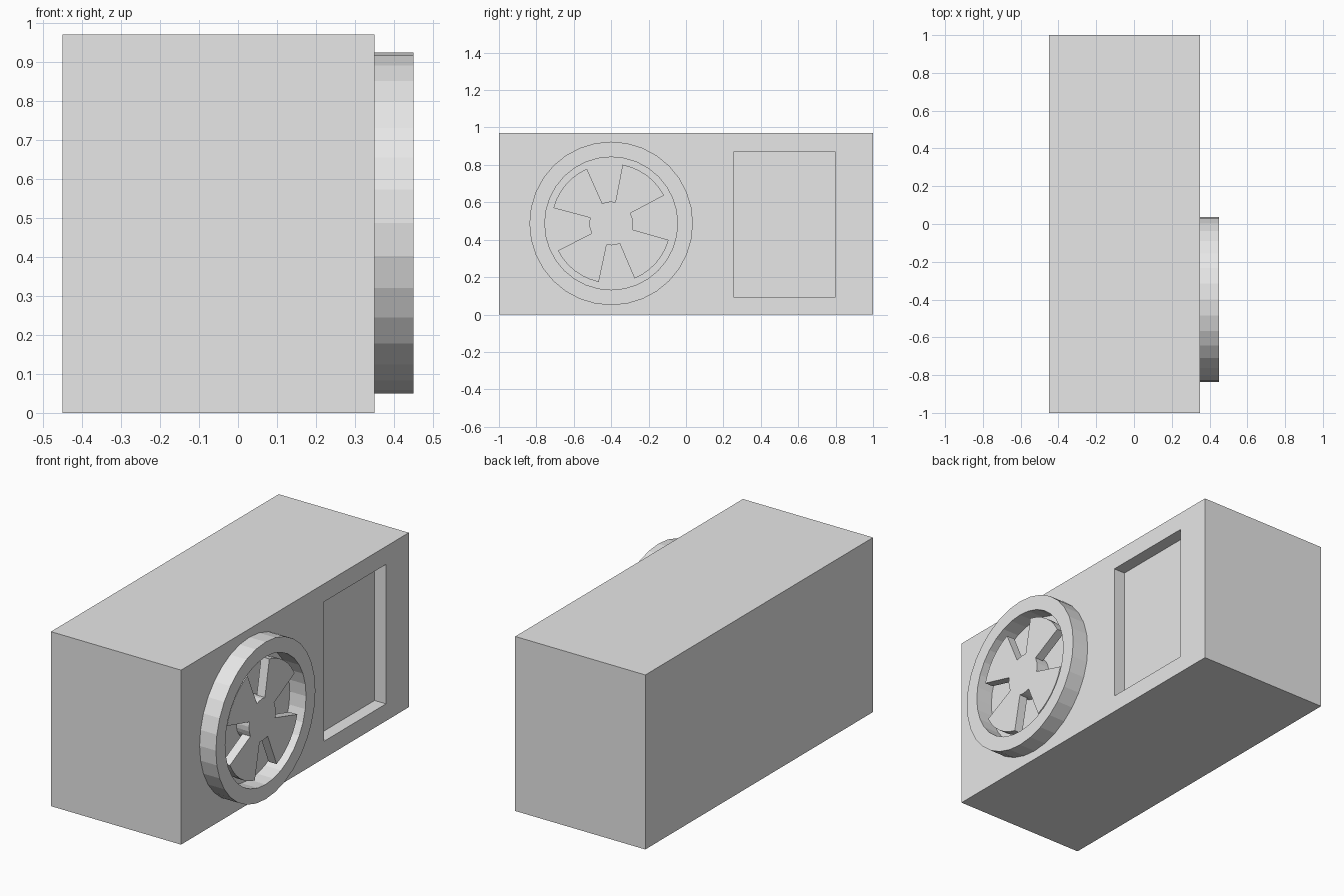
import bpy, bmesh, math
from mathutils import Matrix

cube = bpy.data.objects.get("Cube")
if cube:
    bpy.data.objects.remove(cube, do_unlink=True)

grey = bpy.data.materials.new("light_grey")
grey.use_nodes = True
grey.diffuse_color = (0.8, 0.8, 0.8, 1)
grey.node_tree.nodes["Principled BSDF"].inputs["Base Color"].default_value = (0.8, 0.8, 0.8, 1)

WALL = 0.35
FAN_Y, FAN_Z = -0.4, 0.487


def finish(name, bm):
    bmesh.ops.recalc_face_normals(bm, faces=bm.faces)
    mesh = bpy.data.meshes.new(name)
    bm.to_mesh(mesh)
    bm.free()
    mesh.materials.append(grey)
    obj = bpy.data.objects.new(name, mesh)
    bpy.context.collection.objects.link(obj)
    return obj


def box(name, lo, hi):
    bm = bmesh.new()
    bmesh.ops.create_cube(bm, size=1)
    for v in bm.verts:
        v.co = [a + (c + 0.5) * (b - a) for a, b, c in zip(lo, hi, v.co)]
    return finish(name, bm)


def polar(x, r, degrees):
    a = math.radians(degrees)
    return (x, FAN_Y + r * math.cos(a), FAN_Z + r * math.sin(a))


def extrude_outline(name, points, x0, x1):
    """Prism along x from (radius, angle) points around the fan axis."""
    bm = bmesh.new()
    face = bm.faces.new([bm.verts.new(polar(x0, r, a)) for r, a in points])
    moved = bmesh.ops.extrude_face_region(bm, geom=[face])["geom"]
    bmesh.ops.translate(bm, vec=(x1 - x0, 0, 0),
                        verts=[g for g in moved if isinstance(g, bmesh.types.BMVert)])
    return finish(name, bm)


# Cabinet with a recessed panel
cabinet = box("cabinet", (-0.45, -1, 0), (WALL, 1, 0.97))
cutter = box("panel_cutter", (WALL - 0.07, 0.255, 0.095), (WALL + 0.1, 0.8, 0.87))
cutter.hide_render = True
cut = cabinet.modifiers.new("recess", "BOOLEAN")
cut.operation = "DIFFERENCE"
cut.solver = "EXACT"
cut.object = cutter
bpy.context.view_layer.objects.active = cabinet
bpy.ops.object.modifier_apply(modifier=cut.name)
bpy.data.objects.remove(cutter, do_unlink=True)

# Fan ring: rectangular section swept around the fan axis
bm = bmesh.new()
SEGMENTS = 32
section = [(WALL, 0.437), (WALL + 0.1, 0.437), (WALL + 0.1, 0.355), (WALL, 0.355)]
loops = [[bm.verts.new(polar(x, r, 360 * i / SEGMENTS)) for x, r in section]
         for i in range(SEGMENTS)]
for i, a in enumerate(loops):
    b = loops[(i + 1) % SEGMENTS]
    for j in range(4):
        k = (j + 1) % 4
        bm.faces.new((a[j], a[k], b[k], b[j]))
finish("fan_ring", bm)

# Fan rotor: four wide blades and the hub in one outline
outline = []
for start, end in ((28, 79), (114, 165), (207, 258), (293, 344)):
    outline.append((0.117, start))
    outline += [(0.32, start + (end - start) * i / 6) for i in range(7)]
    outline += [(0.117, end), (0.117, end + 13), (0.117, end + 26)]
extrude_outline("fan_blades", outline, WALL + 0.03, WALL + 0.08)

# Shaft from the wall to the rotor
extrude_outline("fan_shaft", [(0.115, 360 * i / SEGMENTS) for i in range(SEGMENTS)],
                WALL, WALL + 0.04)
